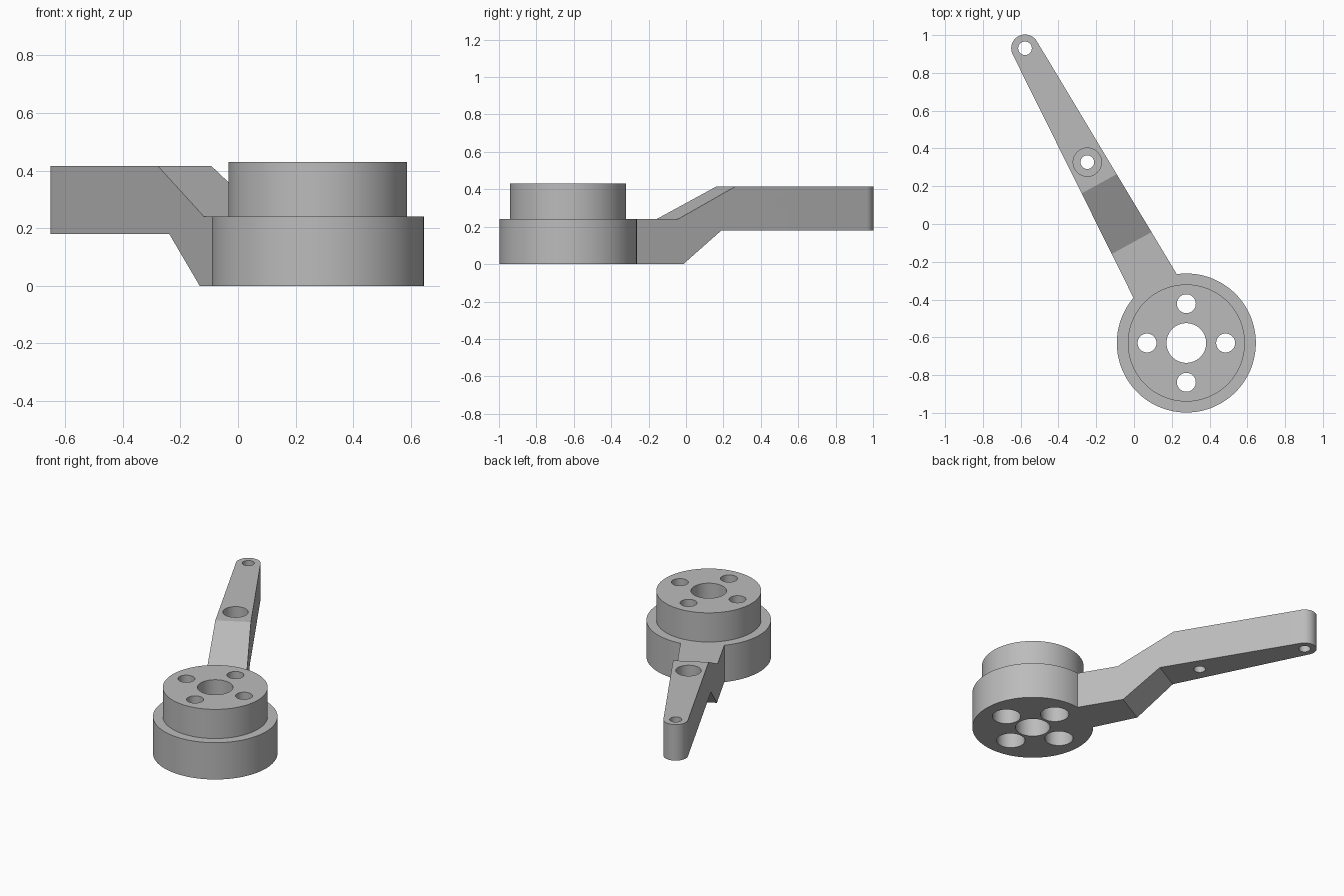
import bpy, bmesh, math
from mathutils import Vector

if "Cube" in bpy.data.objects:
    bpy.data.objects.remove(bpy.data.objects["Cube"])

HUB = Vector((0.277, -0.63))
END = Vector((-0.577, 0.93))
LENGTH = (END - HUB).length
ALONG = (END - HUB).normalized()
ACROSS = Vector((ALONG.y, -ALONG.x))

metal = bpy.data.materials.new("grey metal")
metal.diffuse_color = (0.5, 0.5, 0.5, 1)
metal.use_nodes = True
metal.node_tree.nodes["Principled BSDF"].inputs["Base Color"].default_value = metal.diffuse_color


def make_object(name, bm):
    bmesh.ops.recalc_face_normals(bm, faces=bm.faces)
    mesh = bpy.data.meshes.new(name)
    bm.to_mesh(mesh)
    bm.free()
    mesh.materials.append(metal)
    obj = bpy.data.objects.new(name, mesh)
    bpy.context.collection.objects.link(obj)
    return obj


def cylinder(name, centre, radius, z0, z1, sides=64):
    bm = bmesh.new()
    bmesh.ops.create_cone(bm, cap_ends=True, segments=sides, radius1=radius,
                          radius2=radius, depth=z1 - z0)
    bmesh.ops.translate(bm, verts=bm.verts, vec=(centre.x, centre.y, (z0 + z1) / 2))
    return make_object(name, bm)


def lathe(name, centre, profile, sides=128):
    bm = bmesh.new()
    rings = []
    for r, z in profile:
        rings.append([bm.verts.new((centre.x + r * math.cos(math.tau * i / sides),
                                    centre.y + r * math.sin(math.tau * i / sides), z))
                      for i in range(sides)])
    for a, b in zip(rings, rings[1:]):
        for i in range(sides):
            j = (i + 1) % sides
            bm.faces.new((a[i], a[j], b[j], b[i]))
    bm.faces.new(rings[0])
    bm.faces.new(rings[-1])
    return make_object(name, bm)


def boolean(target, tool, operation):
    mod = target.modifiers.new("boolean", 'BOOLEAN')
    mod.operation = operation
    mod.solver = 'EXACT'
    mod.object = tool
    bpy.context.view_layer.objects.active = target
    bpy.ops.object.modifier_apply(modifier=mod.name)
    bpy.data.objects.remove(tool)


def ramp(s, s0, s1, z0, z1):
    t = min(max((s - s0) / (s1 - s0), 0), 1)
    return z0 + (z1 - z0) * t


def arm_section(bm, s, half_width):
    low = ramp(s, 0.637, 0.874, 0.0, 0.18)
    high = ramp(s, 0.603, 0.961, 0.24, 0.415)
    corners = ((-1, low), (1, low), (1, high), (-1, high))
    ring = []
    for side, z in corners:
        p = HUB + ALONG * s + ACROSS * (side * half_width)
        ring.append(bm.verts.new((p.x, p.y, z)))
    return ring


# Stepped round hub
body = lathe("servo_horn_arm", HUB, [(0.368, 0), (0.368, 0.24), (0.31, 0.24), (0.31, 0.43)])

# Tapered, cranked arm with a rounded tip
TIP_R, TAPER = 0.073, 0.04
tip_s = LENGTH + TIP_R * math.sin(TAPER)
tip_w = TIP_R * math.cos(TAPER)
bm = bmesh.new()
sections = [arm_section(bm, s, tip_w + (tip_s - s) * math.tan(TAPER))
            for s in (0.315, 0.603, 0.637, 0.874, 0.961)]
STEPS = 20
for i in range(STEPS + 1):
    a = TAPER + (math.pi / 2 - TAPER) * i / STEPS
    sections.append(arm_section(bm, LENGTH + TIP_R * math.sin(a), TIP_R * math.cos(a)))
for a, b in zip(sections, sections[1:]):
    for i in range(4):
        j = (i + 1) % 4
        bm.faces.new((a[i], a[j], b[j], b[i]))
bm.faces.new(sections[0])
bmesh.ops.remove_doubles(bm, verts=bm.verts, dist=1e-5)
bmesh.ops.dissolve_limit(bm, angle_limit=0.005, verts=bm.verts, edges=bm.edges)
arm = make_object("arm", bm)
boolean(body, arm, 'UNION')

# Hub bore and four bolt holes, counterbored from below
holes = [(HUB, 0.105, -0.1, 0.6)]
for i in range(4):
    a = math.pi / 2 * i
    c = HUB + Vector((math.cos(a), math.sin(a))) * 0.208
    holes += [(c, 0.05, -0.1, 0.6), (c, 0.086, -0.1, 0.3)]

# Arm holes: the middle one is counterbored from above
middle = HUB + ALONG * (LENGTH - 0.687)
holes += [(END, 0.036, -0.1, 0.6), (middle, 0.036, -0.1, 0.6), (middle, 0.075, 0.27, 0.6)]
for centre, radius, z0, z1 in holes:
    boolean(body, cylinder("hole_cutter", centre, radius, z0, z1), 'DIFFERENCE')

# Tidy up and smooth the round walls
body.name = "hub_and_arm"
bpy.ops.object.select_all(action='DESELECT')
body.select_set(True)
bpy.context.view_layer.objects.active = body
bpy.ops.object.shade_smooth_by_angle(angle=math.radians(25))
